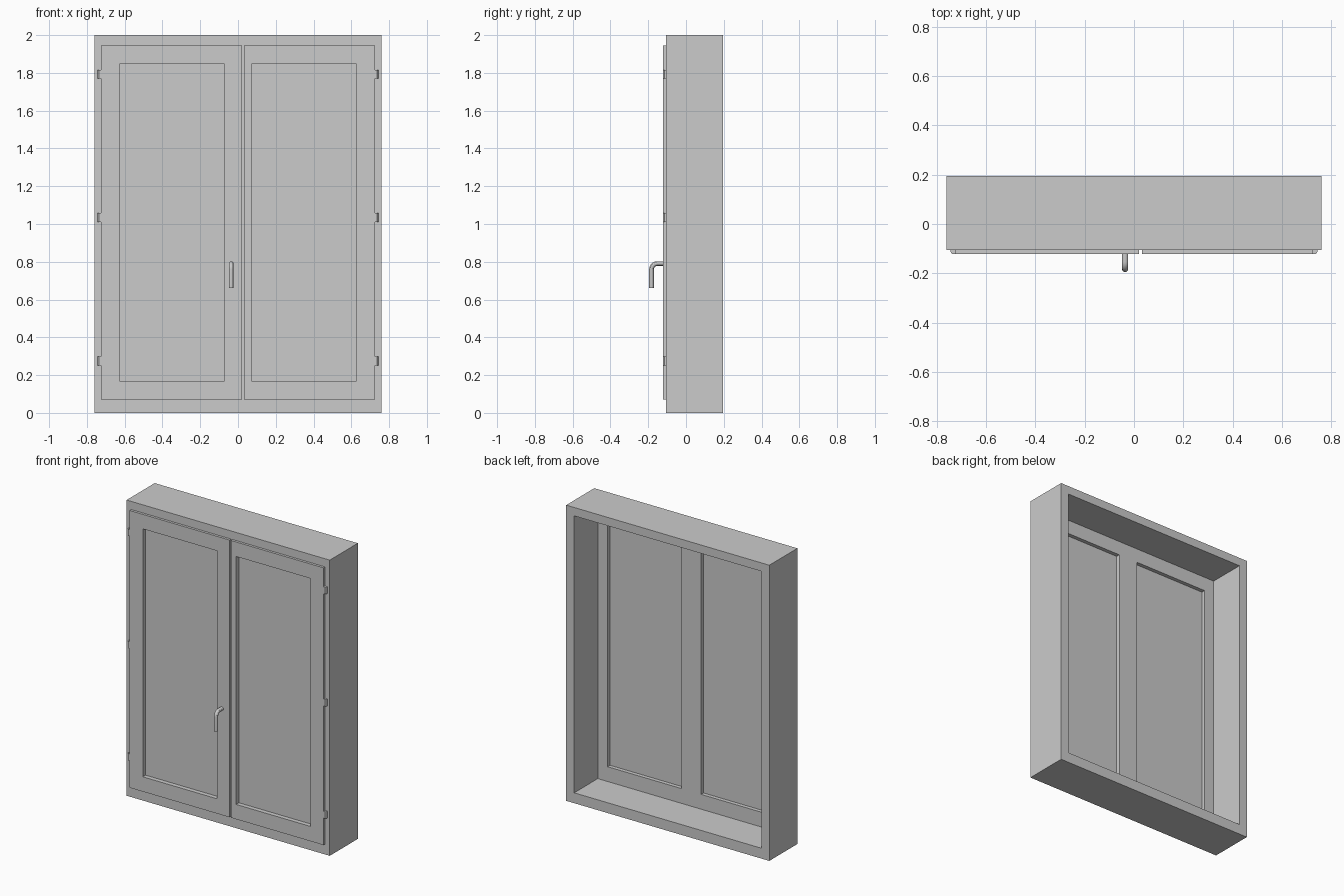
import bpy, bmesh, math

if "Cube" in bpy.data.objects:
    bpy.data.objects.remove(bpy.data.objects["Cube"])


def link(name, bm):
    bmesh.ops.recalc_face_normals(bm, faces=bm.faces)
    mesh = bpy.data.meshes.new(name)
    bm.to_mesh(mesh)
    bm.free()
    ob = bpy.data.objects.new(name, mesh)
    bpy.context.collection.objects.link(ob)
    return ob


def panel(name, outer, holes, y0, y1):
    """Slab in the XZ plane with rectangular holes; rects are (x0, x1, z0, z1)."""
    rects = [outer] + holes
    xs = sorted({v for r in rects for v in r[:2]})
    zs = sorted({v for r in rects for v in r[2:]})
    bm = bmesh.new()
    grid = {(x, z): bm.verts.new((x, y0, z)) for x in xs for z in zs}
    for xa, xb in zip(xs, xs[1:]):
        for za, zb in zip(zs, zs[1:]):
            cx, cz = (xa + xb) / 2, (za + zb) / 2
            if any(h[0] < cx < h[1] and h[2] < cz < h[3] for h in holes):
                continue
            bm.faces.new([grid[p] for p in ((xa, za), (xb, za), (xb, zb), (xa, zb))])
    ext = bmesh.ops.extrude_face_region(bm, geom=bm.faces[:], use_keep_orig=True)
    for v in ext["geom"]:
        if isinstance(v, bmesh.types.BMVert):
            v.co.y = y1
    return link(name, bm)


def prism(name, profile, z0, z1):
    """Extrude an XY profile upward."""
    bm = bmesh.new()
    face = bm.faces.new([bm.verts.new((x, y, z0)) for x, y in profile])
    ext = bmesh.ops.extrude_face_region(bm, geom=[face], use_keep_orig=True)
    for v in ext["geom"]:
        if isinstance(v, bmesh.types.BMVert):
            v.co.z = z1
    return link(name, bm)


FRONT, FACE, CORE_BACK, BACK = -0.122, -0.105, -0.057, 0.195
opening = (-0.70, 0.70, 0.07, 1.943)
glass_l = (-0.627, -0.072, 0.17, 1.847)
glass_r = (0.072, 0.627, 0.17, 1.847)

# Deep outer frame
panel("outer_frame", (-0.76, 0.76, 0, 2), [opening], FACE, BACK)

# Sash body inside the frame, with raised front leaves split by a narrow gap
panel("sash_core", opening, [glass_l, glass_r], FACE, CORE_BACK)
panel("left_sash_face", (-0.725, 0.021, 0.07, 1.945), [glass_l], FRONT, FACE)
panel("right_sash_face", (0.032, 0.725, 0.07, 1.945), [glass_r], FRONT, FACE)

# Glass panes
panel("left_pane", glass_l, [], -0.092, -0.083)
panel("right_pane", glass_r, [], -0.092, -0.083)

# Hinges, three on each side
hinge = [(0.725, FACE), (0.744, FACE), (0.744, -0.113), (0.737, FRONT), (0.725, FRONT)]
for side, s in (("left", -1), ("right", 1)):
    for level, z in (("lower", 0.275), ("middle", 1.034), ("upper", 1.793)):
        prism(f"{side}_{level}_hinge", [(s * x, y) for x, y in hinge], z - 0.023, z + 0.023)

# Handle: round bar leaving the sash and bending down
R, HX, HY, HZ, BEND = 0.0125, -0.036, -0.1825, 0.79, 0.03
path = [(FRONT, HZ)]
for i in range(9):
    a = math.pi / 2 * i / 8
    path.append((HY + BEND - BEND * math.sin(a), HZ - BEND + BEND * math.cos(a)))
path.append((HY, 0.66))
curve = bpy.data.curves.new("handle", "CURVE")
curve.dimensions = "3D"
curve.bevel_depth = R
curve.bevel_resolution = 4
curve.use_fill_caps = True
spline = curve.splines.new("POLY")
spline.points.add(len(path) - 1)
for p, (y, z) in zip(spline.points, path):
    p.co = (HX, y, z, 1)
handle = bpy.data.objects.new("handle", curve)
bpy.context.collection.objects.link(handle)
bpy.context.view_layer.objects.active = handle
handle.select_set(True)
bpy.ops.object.convert(target="MESH")
bpy.ops.object.shade_smooth_by_angle()
